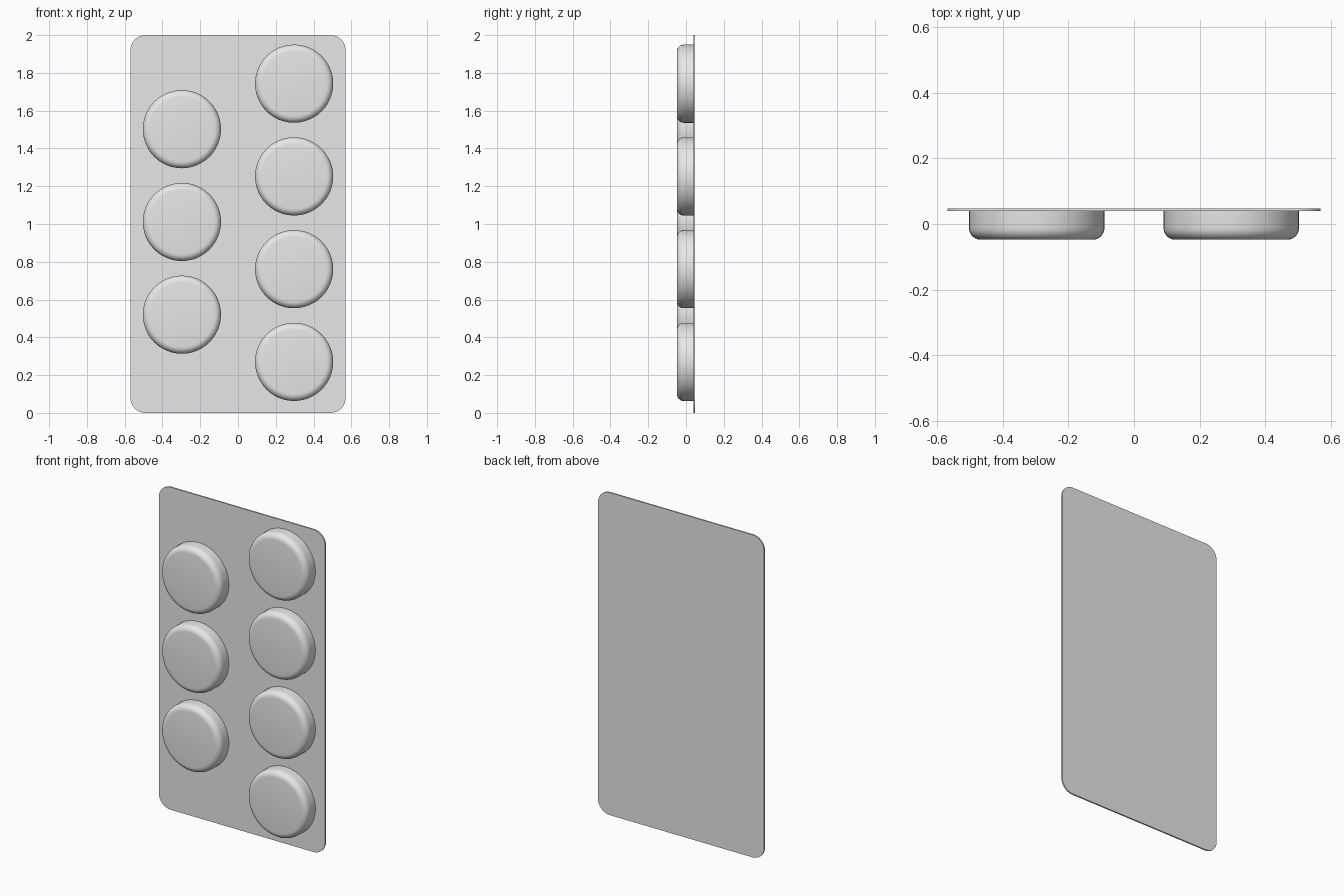
import bpy
import bmesh
from math import sin, cos, pi, radians

cube = bpy.data.objects.get("Cube")
if cube:
    bpy.data.objects.remove(cube, do_unlink=True)

foil = bpy.data.materials.new("light grey")
foil.use_nodes = True
colour = (0.8, 0.8, 0.8, 1)
foil.diffuse_color = colour
foil.node_tree.nodes["Principled BSDF"].inputs["Base Color"].default_value = colour

WIDTH, HEIGHT, CORNER = 1.14, 2.0, 0.08
BACK, CARD_FRONT, FRONT = 0.048, 0.039, -0.048
RADIUS, FILLET, SEGMENTS = 0.207, 0.036, 48


def finish(name, bm):
    bmesh.ops.recalc_face_normals(bm, faces=bm.faces)
    mesh = bpy.data.meshes.new(name)
    bm.to_mesh(mesh)
    bm.free()
    mesh.materials.append(foil)
    obj = bpy.data.objects.new(name, mesh)
    bpy.context.collection.objects.link(obj)
    bpy.ops.object.select_all(action='DESELECT')
    obj.select_set(True)
    bpy.context.view_layer.objects.active = obj
    bpy.ops.object.shade_smooth_by_angle(angle=radians(30))
    return obj


# Thin backing card with rounded corners
bm = bmesh.new()
outline = []
corners = [(1, 1), (-1, 1), (-1, -1), (1, -1)]
for quarter, (sx, sz) in enumerate(corners):
    cx = sx * (WIDTH / 2 - CORNER)
    cz = HEIGHT / 2 + sz * (HEIGHT / 2 - CORNER)
    for i in range(9):
        a = (quarter + i / 8) * pi / 2
        outline.append(bm.verts.new((cx + CORNER * cos(a), BACK, cz + CORNER * sin(a))))
face = bm.faces.new(outline)
extruded = bmesh.ops.extrude_face_region(bm, geom=[face], use_keep_orig=True)
moved = [v for v in extruded["geom"] if isinstance(v, bmesh.types.BMVert)]
bmesh.ops.translate(bm, verts=moved, vec=(0, CARD_FRONT - BACK, 0))
finish("backing_card", bm)


# Round pockets with a filleted front rim
def pocket(name, x, z):
    bm = bmesh.new()
    profile = [(RADIUS, CARD_FRONT)]
    for i in range(7):
        a = i / 6 * pi / 2
        profile.append((RADIUS - FILLET + FILLET * cos(a), FRONT + FILLET - FILLET * sin(a)))
    rings = []
    for r, y in profile:
        angles = [2 * pi * k / SEGMENTS for k in range(SEGMENTS)]
        rings.append([bm.verts.new((x + r * cos(a), y, z + r * sin(a))) for a in angles])
    for low, high in zip(rings, rings[1:]):
        for k in range(SEGMENTS):
            n = (k + 1) % SEGMENTS
            bm.faces.new((low[k], low[n], high[n], high[k]))
    bm.faces.new(rings[-1])
    bm.faces.new(rings[0])
    finish(name, bm)


# Staggered columns: four on the left, three on the right
for side, x, count, base in (("left", 0.297, 4, 0.27), ("right", -0.297, 3, 0.52)):
    for i in range(count):
        pocket(f"{side}_pocket_{i + 1}", x, base + i * 0.491)
